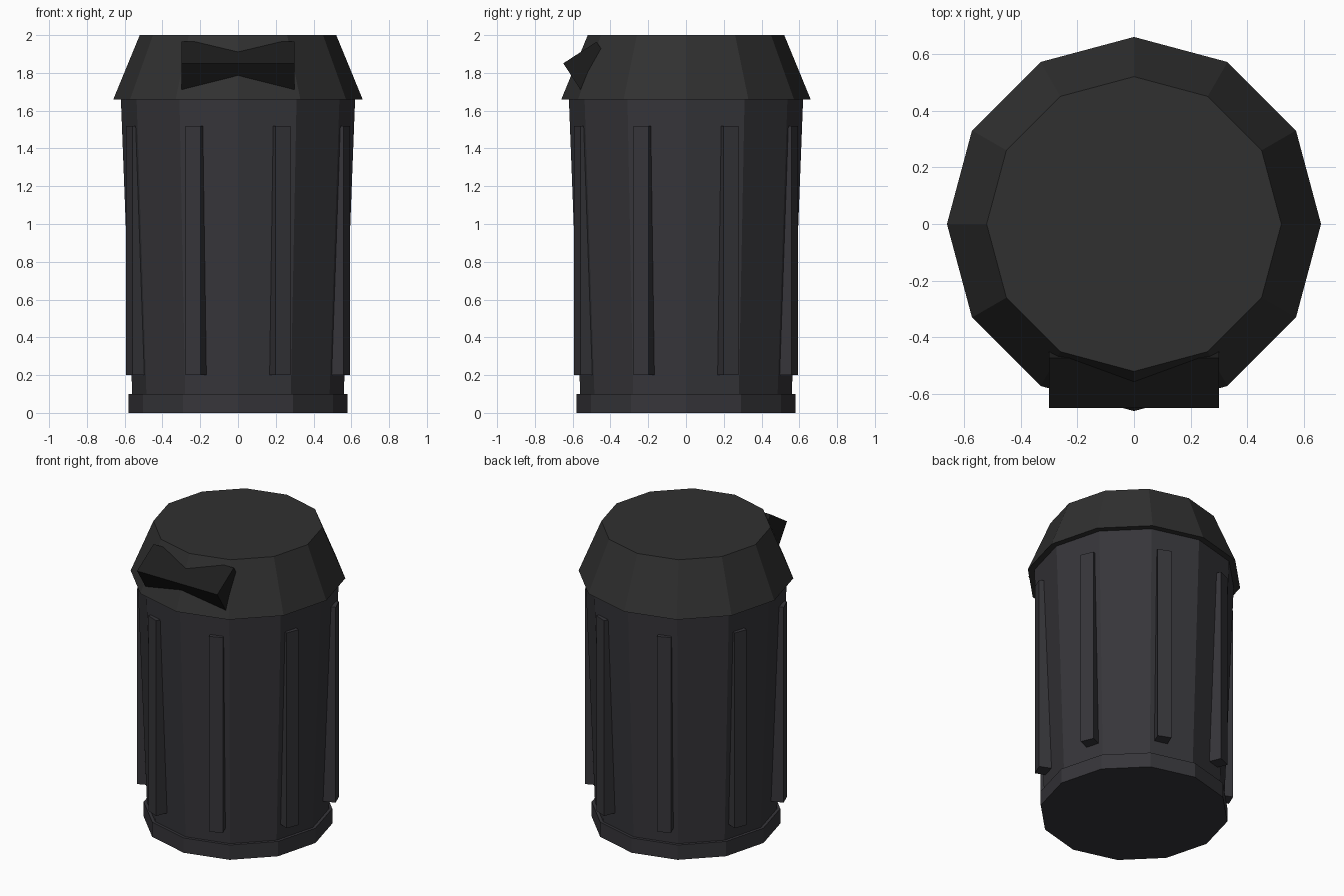
import bpy
from math import radians, sin, cos

if "Cube" in bpy.data.objects:
    bpy.data.objects.remove(bpy.data.objects["Cube"])


def material(name, rgb):
    m = bpy.data.materials.new(name)
    m.diffuse_color = (*rgb, 1)
    m.use_nodes = True
    m.node_tree.nodes["Principled BSDF"].inputs["Base Color"].default_value = m.diffuse_color
    return m


dark_plastic = material("dark_plastic", (0.037, 0.036, 0.042))
lid_plastic = material("lid_plastic", (0.03, 0.03, 0.03))
handle_plastic = material("handle_plastic", (0.012, 0.012, 0.012))


def drum(name, r_low, r_high, z_low, z_high, mat):
    """Flat-sided, capped 12-sided section."""
    bpy.ops.mesh.primitive_cone_add(vertices=12, radius1=r_low, radius2=r_high,
                                    depth=z_high - z_low,
                                    location=(0, 0, (z_low + z_high) / 2))
    ob = bpy.context.object
    ob.name = name
    ob.data.materials.append(mat)
    return ob


def block(name, size, loc, rot, mat):
    bpy.ops.mesh.primitive_cube_add(size=1, location=loc, rotation=rot)
    ob = bpy.context.object
    ob.name = name
    ob.scale = size
    ob.data.materials.append(mat)
    return ob


# Foot ring, tapered bin body and flared lid
drum("base_ring", 0.58, 0.58, 0.0, 0.1, dark_plastic)
drum("bin_body", 0.56, 0.62, 0.1, 1.66, dark_plastic)
drum("lid", 0.66, 0.52, 1.66, 2.0, lid_plastic)

# Eight upright ribs around the body
for i in range(8):
    a = radians(22.5 + 45 * i)
    r = 0.583
    block(f"rib_{i + 1}", (0.08, 0.088, 1.32), (r * cos(a), r * sin(a), 0.86),
          (0, 0, a), dark_plastic)

# Tilted handle block sunk into the front of the lid
block("lid_handle", (0.6, 0.21, 0.2), (0, -0.507, 1.824),
      (radians(33), 0, 0), handle_plastic)
